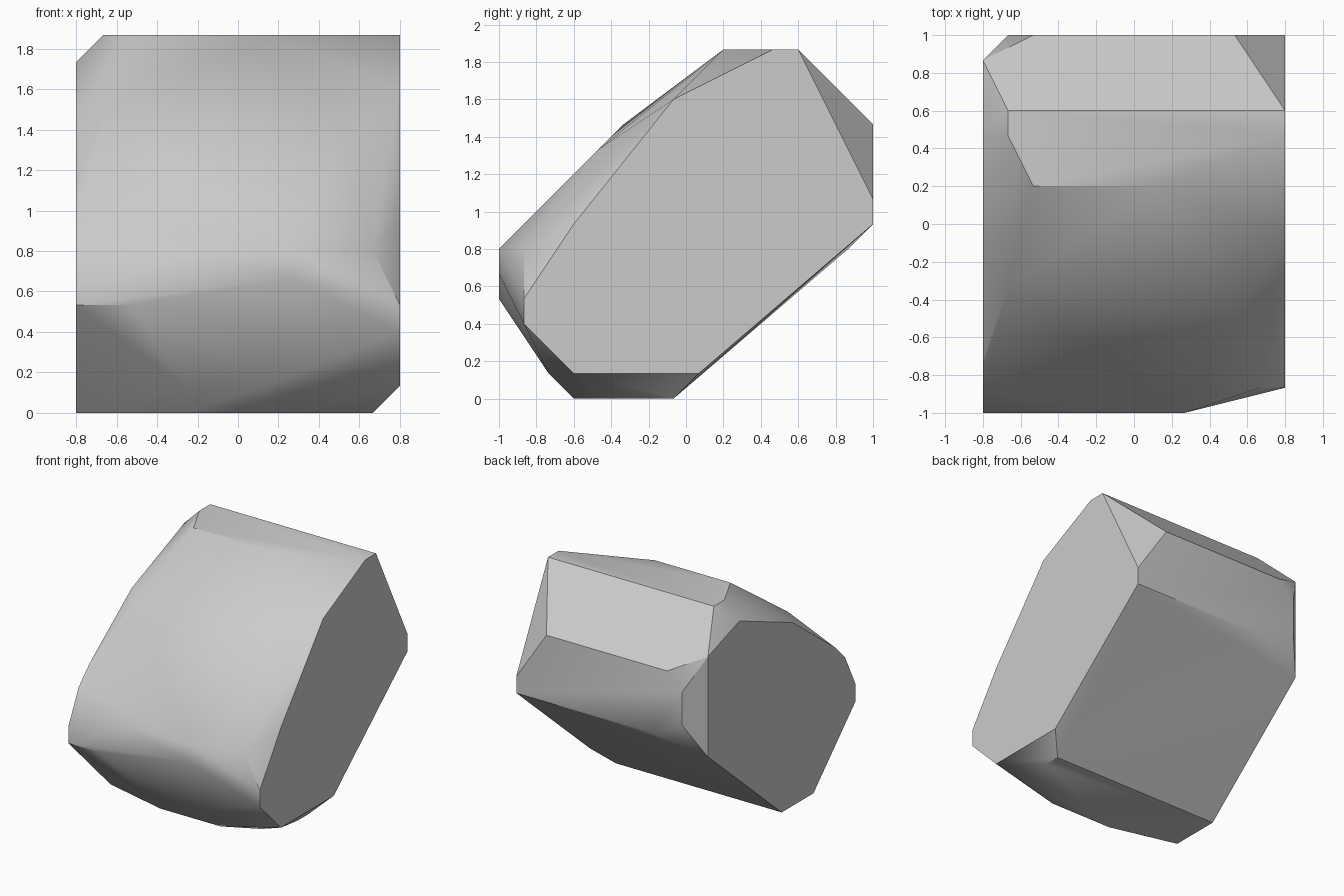
import bpy
import bmesh
import math

# Remove the default object only
default_object = bpy.data.objects.get("Cube")
if default_object is not None:
    bpy.data.objects.remove(default_object, do_unlink=True)

# All outline values are counted in steps of this size
STEP = 1 / 15
HALF_WIDTH = 12

# Outlines (y, z) of the two flat side faces
left_side_outline = [(9, 28), (15, 16), (15, 14), (1, 2), (-9, 2),
                     (-13, 6), (-13, 8), (-9, 14), (-1, 24), (7, 28)]
right_side_outline = [(13, 12), (13, 24), (7, 26), (-3, 22), (-11, 16),
                      (-13, 14), (-15, 10), (-15, 8), (-7, 0), (-1, 0)]

# Ridges between the sides: (y, z) followed by the x of each end
top_ridges = [(9, 28, -10), (7, 28, -10), (3, 28, -8, 2)]
back_ridges = [(15, 22, -8, 8), (15, 20, -10), (15, 16, -10), (15, 14, -6)]
front_ridges = [(-5, 22, -10), (-7, 20, 8), (-13, 12, 10),
                (-15, 12, -4, 4), (-15, 10, 4), (-15, 8, -8)]
bottom_ridges = [(-11, 2, -4, 2), (-9, 0, -4, 4), (-7, 0, 8),
                 (-3, 0, 10), (-1, 0, 10)]


def make_material(name, color):
    material = bpy.data.materials.new(name)
    material.use_nodes = True
    material.diffuse_color = color
    shader = material.node_tree.nodes["Principled BSDF"]
    shader.inputs["Base Color"].default_value = color
    return material


def add_corner(bm, x, y, z):
    bm.verts.new((x * STEP, y * STEP, z * STEP))


def add_side(bm, outline, x):
    for y, z in outline:
        add_corner(bm, x, y, z)


def add_ridges(bm, ridges):
    for y, z, *ends in ridges:
        for x in ends:
            add_corner(bm, x, y, z)


# Faceted stone: the convex skin stretched around the sides and ridges
bm = bmesh.new()
add_side(bm, left_side_outline, HALF_WIDTH)
add_side(bm, right_side_outline, -HALF_WIDTH)
for ridges in (top_ridges, back_ridges, front_ridges, bottom_ridges):
    add_ridges(bm, ridges)

hull = bmesh.ops.convex_hull(bm, input=bm.verts[:])
unused = {v for v in hull["geom_interior"] + hull["geom_unused"]
          if isinstance(v, bmesh.types.BMVert)}
if unused:
    bmesh.ops.delete(bm, geom=list(unused), context="VERTS")

# Merge coplanar triangles into clean flat facets
bmesh.ops.dissolve_limit(bm, angle_limit=math.radians(1),
                         verts=bm.verts[:], edges=bm.edges[:])
bmesh.ops.recalc_face_normals(bm, faces=bm.faces[:])

mesh = bpy.data.meshes.new("faceted_stone")
bm.to_mesh(mesh)
bm.free()
mesh.materials.append(make_material("stone_grey", (0.6, 0.6, 0.6, 1)))

stone = bpy.data.objects.new("faceted_stone", mesh)
bpy.context.collection.objects.link(stone)

# Soften shallow creases while keeping the main edges sharp
bpy.ops.object.select_all(action="DESELECT")
stone.select_set(True)
bpy.context.view_layer.objects.active = stone
bpy.ops.object.shade_smooth_by_angle(angle=math.radians(30))
